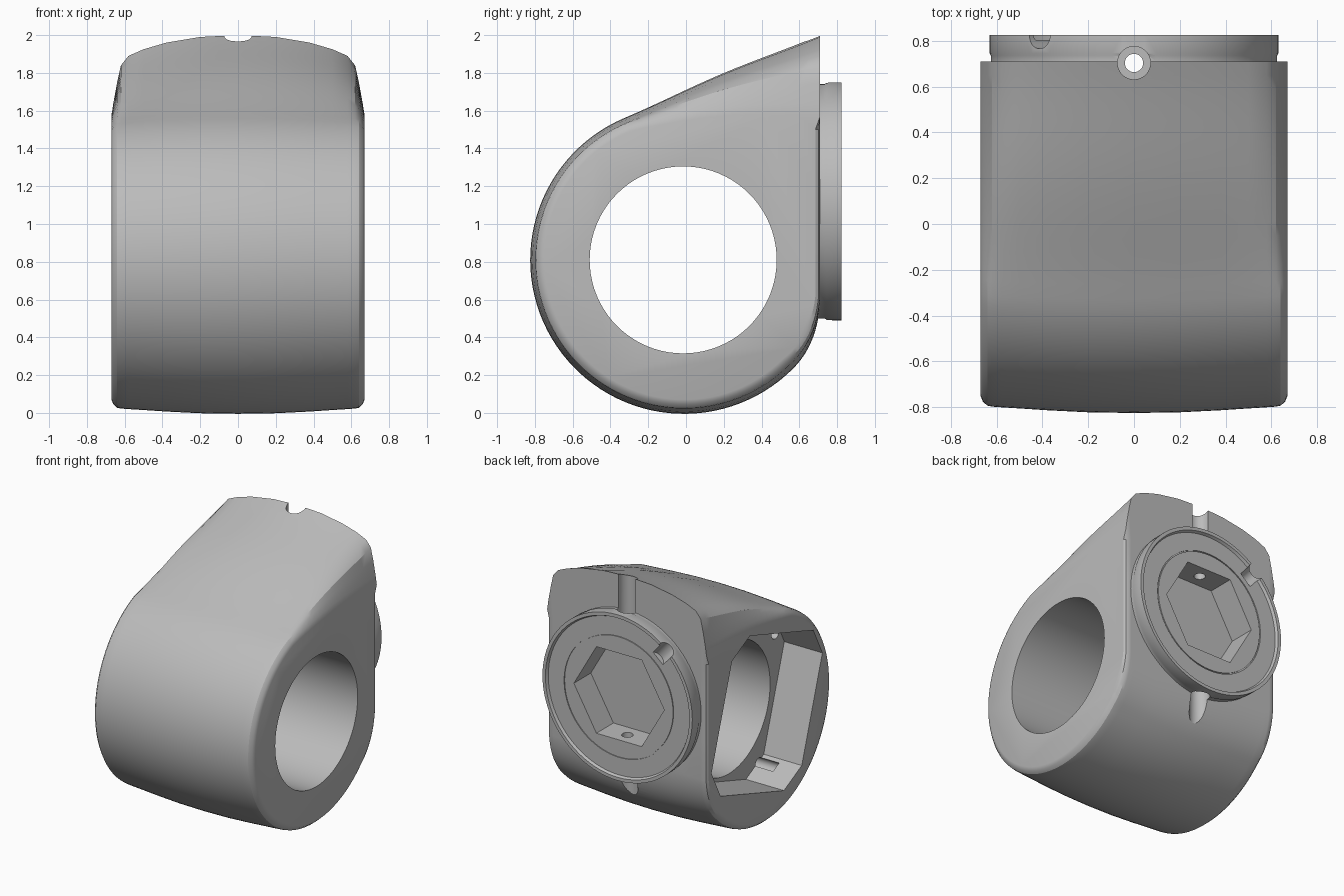
import bpy, bmesh
from math import sin, cos, pi, radians, acos, atan2, hypot
from mathutils import Matrix, Vector

if "Cube" in bpy.data.objects:
    bpy.data.objects.remove(bpy.data.objects["Cube"])

grey = bpy.data.materials.new("plain grey")
grey.use_nodes = True
grey.diffuse_color = (0.5, 0.5, 0.5, 1)
grey.node_tree.nodes["Principled BSDF"].inputs["Base Color"].default_value = grey.diffuse_color

CY, CZ, R = -0.01, 0.81, 0.815        # barrel axis and radius
BACK, TOP, DISK_Z = 0.71, 2.0, 1.12   # flat back, tip height, flange centre


def make(name, bm):
    bmesh.ops.recalc_face_normals(bm, faces=bm.faces)
    mesh = bpy.data.meshes.new(name)
    bm.to_mesh(mesh)
    bm.free()
    mesh.materials.append(grey)
    ob = bpy.data.objects.new(name, mesh)
    bpy.context.collection.objects.link(ob)
    return ob


def rod(name, a, b, r, sides=40):
    """Cylinder from point a to point b."""
    a, b = Vector(a), Vector(b)
    spin = (b - a).to_track_quat('Z', 'Y').to_matrix().to_4x4()
    bm = bmesh.new()
    bmesh.ops.create_cone(bm, cap_ends=True, segments=sides, radius1=r, radius2=r,
                          depth=(b - a).length, matrix=Matrix.Translation((a + b) / 2) @ spin)
    return make(name, bm)


def prism(name, near, far):
    """Solid between two matching loops of points."""
    bm = bmesh.new()
    p, q = [[bm.verts.new(c) for c in loop] for loop in (near, far)]
    bm.faces.new(p)
    bm.faces.new(q)
    for k in range(len(p)):
        bm.faces.new((p[k - 1], p[k], q[k], q[k - 1]))
    return make(name, bm)


def combine(tool, operation):
    mod = housing.modifiers.new(tool.name, 'BOOLEAN')
    mod.operation, mod.solver, mod.object = operation, 'EXACT', tool
    bpy.context.view_layer.objects.active = housing
    bpy.ops.object.modifier_apply(modifier=mod.name)
    bpy.data.objects.remove(tool)


def cut(tool):
    combine(tool, 'DIFFERENCE')


# Crown across x: inset on the barrel, at the tip, and on the flat back
crown = [(0, 0, 0, 0), (.2, .003, .01, 0), (.38, .012, .04, 0), (.5, .02, .075, 0),
         (.58, .025, .11, 0), (.62, .028, .16, 0), (.64, .032, .25, 0),
         (.66, .05, .36, .008), (.67, .075, .43, .025)]
crown = [(-c[0], *c[1:]) for c in crown[:0:-1]] + crown
dy, dz = BACK - CY, TOP - CZ
tangent = atan2(dz, dy) + acos(R / hypot(dy, dz))
leave = radians(315)


def on_barrel(ang):
    return Vector((CY + R * cos(ang), CZ + R * sin(ang)))


# Housing outline: point, inset direction, weight (1 tip, 0 barrel, -1 back)
outline = []
tip, touch = Vector((BACK, TOP)), on_barrel(tangent)
normal = Vector((-cos(tangent), -sin(tangent)))
for i in range(16):
    t = 1 - i / 16
    bulge = Vector((0, .015 * sin(pi * t) ** 2))
    outline.append((touch.lerp(tip, t) + bulge, normal.lerp(Vector((0, -1)), t), t ** 1.2))
for i in range(61):
    ang = tangent + (leave - tangent) * i / 60
    outline.append((on_barrel(ang), Vector((-cos(ang), -sin(ang))), 0))
start, end = on_barrel(leave), Vector((BACK, .62))
knee = Vector((BACK, start.y + BACK - start.x))
for i in range(1, 13):
    t = i / 12
    point = start.lerp(knee, t).lerp(knee.lerp(end, t), t)
    slope = (knee - start).lerp(end - knee, t).normalized()
    outline.append((point, Vector((-slope.y, slope.x)), -t))
for z in (.9, 1.2, 1.5):
    outline.append((Vector((BACK, z)), Vector((-1, 0)), -1))

bm = bmesh.new()
rings = []
for p, d, w in outline:
    ring = []
    for x, barrel, peak, flat_back in crown:
        q = p + d * (barrel + ((peak if w > 0 else flat_back) - barrel) * abs(w))
        ring.append(bm.verts.new((x, q.x, q.y)))
    rings.append(ring)
for k in range(len(rings)):
    r0, r1 = rings[k - 1], rings[k]
    for j in range(len(crown) - 1):
        bm.faces.new((r0[j], r0[j + 1], r1[j + 1], r1[j]))
for side in (0, -1):
    bm.faces.new([ring[side] for ring in rings])
housing = make("housing", bm)

# Round flange on the back, with a thin rim and a ring groove
profile = [(0, .65), (.625, .65), (.625, .735), (.63, .745), (.63, .824), (.605, .824),
           (.595, .804), (.462, .804), (.462, .797), (.454, .797), (.454, .804), (0, .804)]
bm = bmesh.new()
verts = [bm.verts.new((r, y, DISK_Z)) for r, y in profile]
edges = [bm.edges.new(pair) for pair in zip(verts, verts[1:])]
bmesh.ops.spin(bm, geom=verts + edges, cent=(0, 0, DISK_Z), axis=(0, 1, 0),
               angle=2 * pi, steps=80)
bmesh.ops.remove_doubles(bm, verts=bm.verts, dist=1e-4)
combine(make("flange", bm), 'UNION')

# Main bore
cut(rod("bore", (-1, -.015, CZ), (1, -.015, CZ), .495, 80))


def tilted(angle):
    return Vector((0, cos(angle), sin(angle))), Vector((0, -sin(angle), cos(angle)))


# Square pocket with cut corners, tilted along the slope, on one side
u, v = tilted(radians(18))
middle = Vector((0, -.015, CZ + .05))
half, flat = .57, .4
corners = []
for n, e in ((u, v), (v, -u), (-u, -v), (-v, u)):
    corners += [middle + n * half - e * flat, middle + n * half + e * flat]
cut(prism("pocket", *[[c + Vector((x, 0, 0)) for c in corners] for x in (-.35, -.9)]))

# Four screw holes in the pocket floor
u, v = tilted(radians(12))
for su in (-1, 1):
    for sv in (-1, 1):
        c = Vector((0, -.015, CZ)) + (u * su + v * sv) * .47
        cut(rod("screw_hole", c + Vector((-.5, 0, 0)), c + Vector((-.1, 0, 0)), .045, 24))

# Hexagonal socket in the flange, points to the sides
cut(prism("hex_socket", *[[(.38 * cos(k * pi / 3), y, DISK_Z + .38 * sin(k * pi / 3))
                           for k in range(6)] for y in (.6, .9)]))

# Upright pin hole, widened above and below the flange
cut(rod("pin_hole", (0, .703, -.2), (0, .703, 2.2), .04, 32))
cut(rod("upper_channel", (0, .703, 1.65), (0, .703, 2.2), .072, 32))
cut(rod("lower_channel", (0, .703, -.2), (0, .703, .59), .072, 32))

# Round notch across the flange rim
lean = radians(49)
out = Vector((-cos(lean), 0, sin(lean)))
hub = Vector((0, .825, DISK_Z))
cut(rod("rim_notch", hub + out * .5, hub + out * .7, .06, 32))

bpy.ops.object.select_all(action='DESELECT')
housing.select_set(True)
bpy.context.view_layer.objects.active = housing
bpy.ops.object.shade_smooth_by_angle(angle=radians(28))
